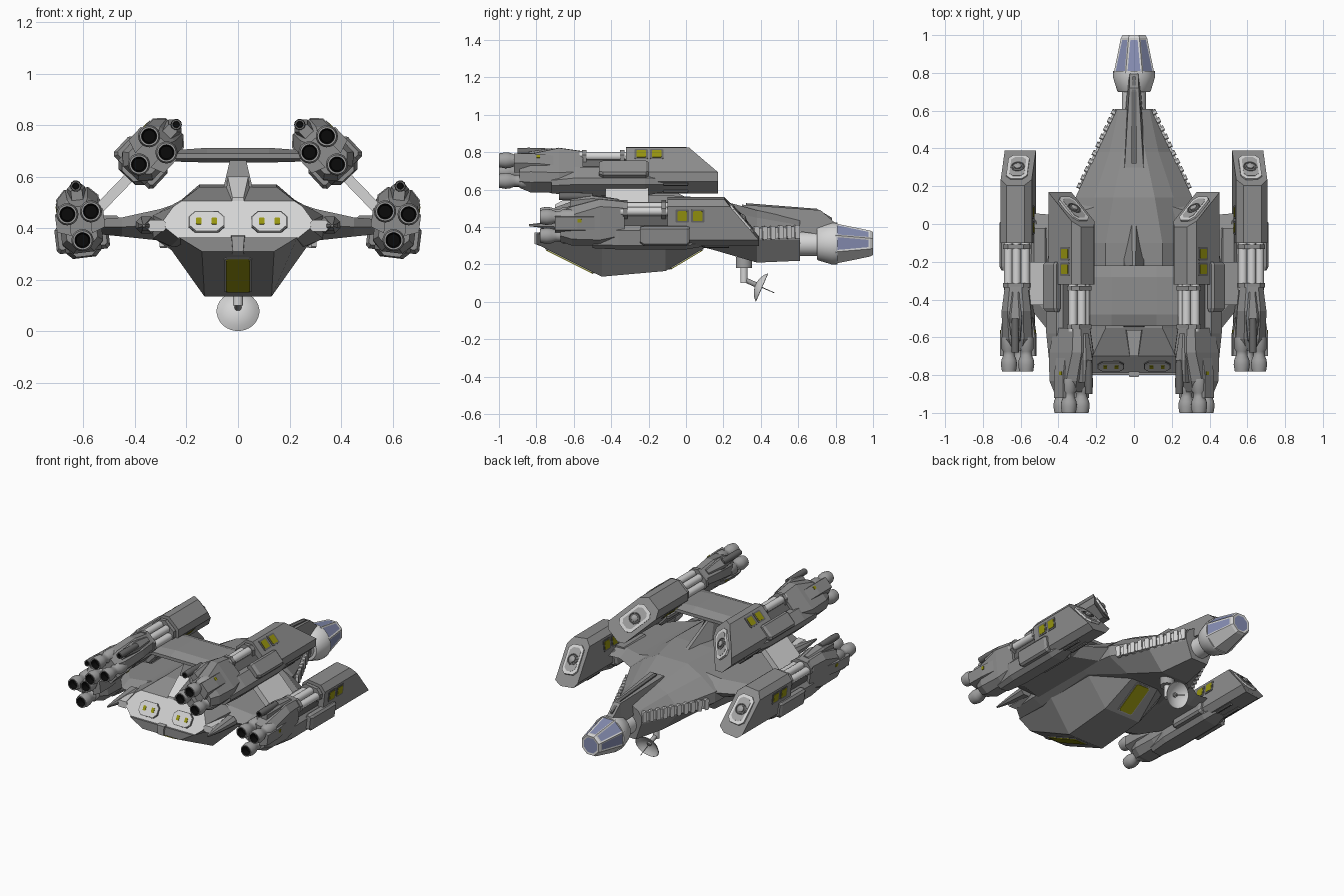
import bpy, bmesh, math
from mathutils import Matrix, Vector

if "Cube" in bpy.data.objects:
    bpy.data.objects.remove(bpy.data.objects["Cube"])

def material(name, r, g, b):
    m = bpy.data.materials.new(name)
    m.diffuse_color = (r, g, b, 1)
    m.use_nodes = True
    m.node_tree.nodes["Principled BSDF"].inputs["Base Color"].default_value = m.diffuse_color
    return m

HULL = material("hull grey", .27, .27, .27)
DARK = material("dark grey", .14, .14, .14)
LIGHT = material("light grey", .66, .66, .66)
MID = material("medium light grey", .36, .36, .36)
YELLOW = material("window yellow", .31, .30, .005)
GLASS = material("cockpit glass", .24, .27, .45)
BLACK = material("nozzle black", .003, .003, .003)
I = Matrix.Identity(4)

def loft(name, rings, mat, M=I, mat2=None, start=99, smooth=False):
    """Skin rings of points; segments from 'start' on and the last cap use mat2."""
    bm = bmesh.new()
    vs = [[bm.verts.new(M @ Vector(p)) for p in r] for r in rings]
    n = len(rings[0])
    for i in range(len(vs) - 1):
        for j in range(n):
            k = (j + 1) % n
            f = bm.faces.new((vs[i][j], vs[i][k], vs[i + 1][k], vs[i + 1][j]))
            f.material_index = int(i >= start)
    bm.faces.new(vs[0][::-1])
    bm.faces.new(vs[-1]).material_index = int(mat2 is not None)
    bmesh.ops.recalc_face_normals(bm, faces=bm.faces[:])
    if smooth:
        for f in bm.faces:
            f.smooth = True
        for e in bm.edges:
            e.smooth = e.calc_face_angle(0) < .6
    me = bpy.data.meshes.new(name)
    bm.to_mesh(me)
    bm.free()
    me.materials.append(mat)
    if mat2:
        me.materials.append(mat2)
    ob = bpy.data.objects.new(name, me)
    bpy.context.collection.objects.link(ob)
    return ob

def octo(y, w, z0, z1, c, cx=0):
    """Chamfered rectangle ring across y."""
    h = [(w - c, z1), (w, z1 - c), (w, z0 + c), (w - c, z0)]
    return [(cx + x, y, z) for x, z in h] + [(cx - x, y, z) for x, z in h[::-1]]

def circle(y, r, n, ph=0):
    return [(r * math.cos(2 * math.pi * i / n + ph), y, r * math.sin(2 * math.pi * i / n + ph)) for i in range(n)]

def turn(name, prof, mat, M=I, n=20, smooth=True, **kw):
    return loft(name, [circle(y, r, n, math.pi / n) for y, r in prof], mat, M, smooth=smooth, **kw)

def at(x, y, z):
    return Matrix.Translation((x, y, z))

def rod(name, a, b, r, mat, M=I, n=12):
    a, b = Vector(a), Vector(b)
    T = at(*a) @ (b - a).to_track_quat('Y', 'Z').to_matrix().to_4x4()
    return turn(name, [(0, r), ((b - a).length, r)], mat, M @ T, n)

def frame(o, xa, nrm):
    """Matrix with local z along nrm and local x along xa."""
    x, z = Vector(xa).normalized(), Vector(nrm).normalized()
    y = z.cross(x)
    return at(*o) @ Matrix((x, y, z)).transposed().to_4x4()

def plate(name, w, h, c, t, mat, M):
    """Chamfered plate in local xy, raised by t."""
    ring = [(x, z) for x, _, z in octo(0, w, -h, h, c)]
    return loft(name, [[(x, y, -.006) for x, y in ring], [(x, y, t) for x, y in ring]], mat, M)

def sym(pts):
    return list(pts) + [(-x, y, z) for x, y, z in reversed(pts)]

def sec(y, *xz):
    return sym([(x, y, z) for x, z in xz])

# Main hull, with sloping rear plate
loft("main_hull", [
    sec(.61, (.03, .44), (.08, .41), (.10, .38), (.10, .33), (.06, .22)),
    sec(.38, (.06, .49), (.13, .45), (.20, .385), (.20, .33), (.10, .21)),
    sec(.14, (.11, .555), (.21, .50), (.31, .42), (.31, .35), (.17, .28)),
    sec(-.10, (.15, .57), (.22, .51), (.33, .45), (.33, .36), (.28, .34)),
    sec(-.55, (.15, .56), (.22, .51), (.33, .45), (.33, .36), (.26, .33)),
    sym([(.22, -.70, .505), (.25, -.71, .485), (.29, -.75, .43), (.28, -.765, .40), (.23, -.79, .36)])],
    HULL, mat2=LIGHT)
# Belly gondola
loft("belly", [
    sec(-.80, (.23, .365), (.14, .31)),
    sec(-.45, (.29, .36), (.13, .135)),
    sec(-.11, (.28, .36), (.13, .165)),
    sec(.10, (.20, .36), (.10, .29))], HULL)
# Belly bay doors, rear and front
for o, nrm, h in (((0, -.62, .220), (0, -.175, -.35), .14), ((0, 0, .2305), (0, .125, -.21), .10)):
    F = frame(o, (1, 0, 0), nrm)
    plate("bay_frame", .054, h + .008, .01, .004, MID, F)
    plate("bay_door", .046, h, .008, .008, YELLOW, F)
# Spine along the nose
loft("nose_spine", [sec(.80, (.022, .42), (.03, .36)), sec(.72, (.025, .49), (.035, .36)),
                    sec(.30, (.05, .52), (.07, .42))], HULL)
loft("spine_ridge", [sec(.78, (.008, .45), (.008, .4)), sec(.70, (.012, .498), (.012, .4)),
                     sec(.32, (.012, .528), (.012, .4))], DARK)
# Rear windows on the light plate
for s in (1, -1):
    F = frame((s * .122, -.752, .424), (1, 0, 0), (0, -.145, .09))
    plate("rear_window_frame", .070, .047, .024, .004, DARK, F)
    plate("rear_window_rim", .065, .042, .022, .007, LIGHT, F)
    for dx in (-.03, .03):
        plate("rear_window", .010, .015, .002, .009, YELLOW, F @ at(dx, 0, 0))
# Tail block and rear dorsal fin
loft("tail_block", [sec(-.81, (.025, .37), (.02, .31)), sec(-.70, (.035, .38), (.03, .27))], MID)
loft("rear_fin", [sec(-.70, (.022, .52), (.025, .48)), sec(-.56, (.04, .60), (.05, .5))], LIGHT)
# Upper pylon and cross bar
loft("upper_pylon", [[(.07, -.56, .5), (.07, -.15, .5), (.012, .02, .55), (-.012, .02, .55), (-.07, -.15, .5), (-.07, -.56, .5)],
                     [(.03, -.52, .67), (.03, -.25, .67), (.008, -.22, .67), (-.008, -.22, .67), (-.03, -.25, .67), (-.03, -.52, .67)]], HULL)
loft("cross_bar", [[(x, -.54, .67), (x, -.5, b), (x, -.26, b), (x, -.22, .67), (x, -.22, .69), (x, -.28, t), (x, -.48, t), (x, -.54, .69)]
                   for x, b, t in ((-.29, .66, .70), (-.12, .655, .712), (.12, .655, .712), (.29, .66, .70))], HULL)
# Neck, collar and cockpit
turn("neck", [(.58, .065), (.74, .065)], LIGHT, at(0, 0, .31))
turn("collar", [(.70, .085), (.705, .09), (.78, .113), (.81, .113)], LIGHT, at(0, 0, .312), n=24)
cock = turn("cockpit", [(.80, .116), (.985, .075), (1, .066)], LIGHT, at(0, 0, .312), n=8, smooth=False)
cock.data.materials.append(GLASS)
bm = bmesh.new()
bm.from_mesh(cock.data)
bm.normal_update()
panes = [f for f in bm.faces if f.calc_center_median().y > .85 and f.calc_area() > .004 and f.normal.z > -.5]
bmesh.ops.inset_individual(bm, faces=panes, thickness=.014, depth=-.002)
for f in panes:
    f.material_index = 1
bm.to_mesh(cock.data)
bm.free()
# Dish antenna
rod("dish_mount", (0, .31, .18), (0, .31, .24), .045, MID)
rod("dish_post", (0, .31, .10), (0, .31, .19), .020, LIGHT)
rod("dish_arm", (0, .31, .12), (0, .39, .085), .014, MID)
D = at(0, .40, .080) @ Vector((0, .92, -.4)).to_track_quat('Y', 'Z').to_matrix().to_4x4()
turn("dish", [(-.03, .015), (-.024, .04), (-.01, .066), (.006, .083), (.008, .08), (-.008, .06), (-.02, .03), (-.023, .01)], LIGHT, D, 28)
turn("dish_feed", [(-.025, .003), (.08, .002)], MID, D, 6)

def nacelle(name, M):
    # Front block with sloped nose
    ring = octo(0, .083, -.12, .13, .035)
    loft(name + "_front", [[(x, -.10, z) for x, _, z in ring],
                           [(x, .39 - max(0, z + .085) * .86, z) for x, _, z in ring]], HULL, M)
    # Nose port
    F = M @ frame((0, .298, .022), (1, 0, 0), (0, 1, .86))
    plate(name + "_port_frame", .056, .095, .025, .008, LIGHT, F)
    plate(name + "_port_recess", .040, .076, .02, .0095, MID, F)
    R = F @ Matrix.Rotation(math.pi / 2, 4, 'X')
    turn(name + "_port", [(-.005, .038), (.012, .038), (.012, .032), (.010, .03)], DARK, R)
    turn(name + "_port_lens", [(0, .022), (.016, .02), (.022, .01)], MID, R, 12)
    # Side windows and side boxes
    for s in (1, -1):
        for y in (-.02, .063):
            W = M @ frame((s * .083, y, .045), (0, 1, 0), (s, 0, 0))
            plate(name + "_window_frame", .036, .036, .006, .003, DARK, W)
            plate(name + "_window", .025, .026, .004, .005, YELLOW, W)
        loft(name + "_side_box", [octo(-.245, .016, -.10, -.015, .008, s * .078),
                                  octo(-.225, .026, -.115, -.01, .012, s * .078),
                                  octo(.005, .026, -.115, -.01, .012, s * .078),
                                  octo(.02, .016, -.10, -.015, .008, s * .078)], HULL, M)
        # Rear side fins
        loft(name + "_fin", [[(s * x, y, z) for x, z in ((.04, .05), (w, .04), (w, -.03), (.04, -.05))]
                             for y, w in ((-.40, .065), (-.58, .092), (-.70, .094))], HULL, M)
        plate(name + "_marker", .010, .01, .002, .004, YELLOW, M @ frame((s * .090, -.57, .02), (0, 1, 0), (s, 0, 0)))
        rod(name + "_small_gun", (s * .03, .10, -.125), (s * .03, .23, -.125), .010, DARK, M, 8)
    # Middle core and pipes
    loft(name + "_core", [octo(-.36, .045, -.10, .06, .02), octo(-.08, .045, -.10, .06, .02)], DARK, M)
    loft(name + "_keel", [octo(-.50, .05, -.135, -.02, .02), octo(-.36, .07, -.14, -.01, .025),
                          octo(0, .07, -.14, -.01, .025), octo(.10, .05, -.125, -.02, .02)], HULL, M)
    for x, z in ((-.045, .065), (.045, .065), (0, .085)):
        rod(name + "_pipe", (x, -.35, z), (x, -.08, z), .024, LIGHT, M)
    for y in (-.12, -.325):
        loft(name + "_collar", [octo(y - .012, .072, .02, .115, .03), octo(y + .012, .072, .02, .115, .03)], HULL, M)
    # Tail section
    loft(name + "_tail", [octo(-.33, .062, -.09, .115, .03), octo(-.46, .078, -.12, .13, .035),
                          octo(-.61, .08, -.12, .09, .04), octo(-.67, .06, -.10, .06, .035)], HULL, M)
    loft(name + "_top_fin", [octo(-.36, .02, .05, .125, .008), octo(-.5, .035, .05, .145, .012),
                             octo(-.62, .022, .05, .13, .01)], HULL, M)
    # Three nozzles and a rear gun
    for x, z in ((-.046, .035), (.046, .035), (0, -.072)):
        turn(name + "_nozzle", [(-.60, .04), (-.66, .040), (-.675, .03), (-.695, .030), (-.72, .040), (-.745, .043),
                                (-.78, .037), (-.78, .030), (-.74, .024)], MID, M @ at(x, 0, z), mat2=BLACK, start=7)
    turn(name + "_rear_gun", [(-.50, .018), (-.62, .022), (-.68, .02), (-.68, .013), (-.66, .012)],
         DARK, M @ at(0, 0, .14), 12, mat2=BLACK, start=3)

for s in (1, -1):
    S = Matrix.Diagonal((s, 1, 1, 1))
    # Engine nacelles: lower outer and upper inner
    nacelle("lower_nacelle", S @ at(.612, 0, .425) @ Matrix.Rotation(math.radians(7), 4, 'Y'))
    nacelle("upper_nacelle", S @ at(.335, -.22, .70) @ Matrix.Rotation(math.radians(-43), 4, 'Y'))
    # Lower wing, tapering smoothly outward
    loft("wing", [[(x, f, (a + b) / 2), (x, f - .08, b), (x, r + .08, b), (x, r, (a + b) / 2), (x, r + .08, a), (x, f - .08, a)]
                  for x, f, r, a, b in ((.18, .18, -.62, .35, .515), (.30, .14, -.60, .352, .475),
                                        (.45, .05, -.57, .368, .442), (.57, .06, -.42, .38, .432))], HULL, S)
    loft("wing_root", [octo(-.24, .05, .375, .45, .02, .50), octo(-.02, .05, .38, .445, .02, .50)], HULL, S)
    # Diagonal strut between nacelles
    loft("strut", [[(x - .014, y, z - .014), (x + .014, y, z + .014)] + [(x + .014, y2, z + .014), (x - .014, y2, z - .014)]
                   for x, z, y, y2 in ((.40, .62, -.43, -.20), (.55, .465, -.43, -.20))], LIGHT, S)
    # Ribs along the nose edge
    a, b = Vector((.104, .59, .375)), Vector((.285, .20, .36))
    d = (b - a).normalized()
    nrm = Vector((-d.y, d.x, 0))
    for i in range(10):
        plate("nose_rib", .014, .036, .006, .016, LIGHT, S @ frame(a.lerp(b, i / 9), d, nrm))
    plate("rib_rail", .215, .028, .01, .006, LIGHT, S @ frame(a.lerp(b, .5), d, nrm))
    # Rear horns and small lamps beside the window plate
    loft("horn", [octo(-.58, .04, .38, .445, .02, .355), octo(-.72, .025, .39, .43, .012, .36),
                  octo(-.84, .005, .405, .415, .002, .365)], HULL, S)
    loft("side_lamp", [octo(-.76, .035, .388, .432, .01, .315), octo(-.60, .035, .388, .432, .01, .315)], LIGHT, S)
